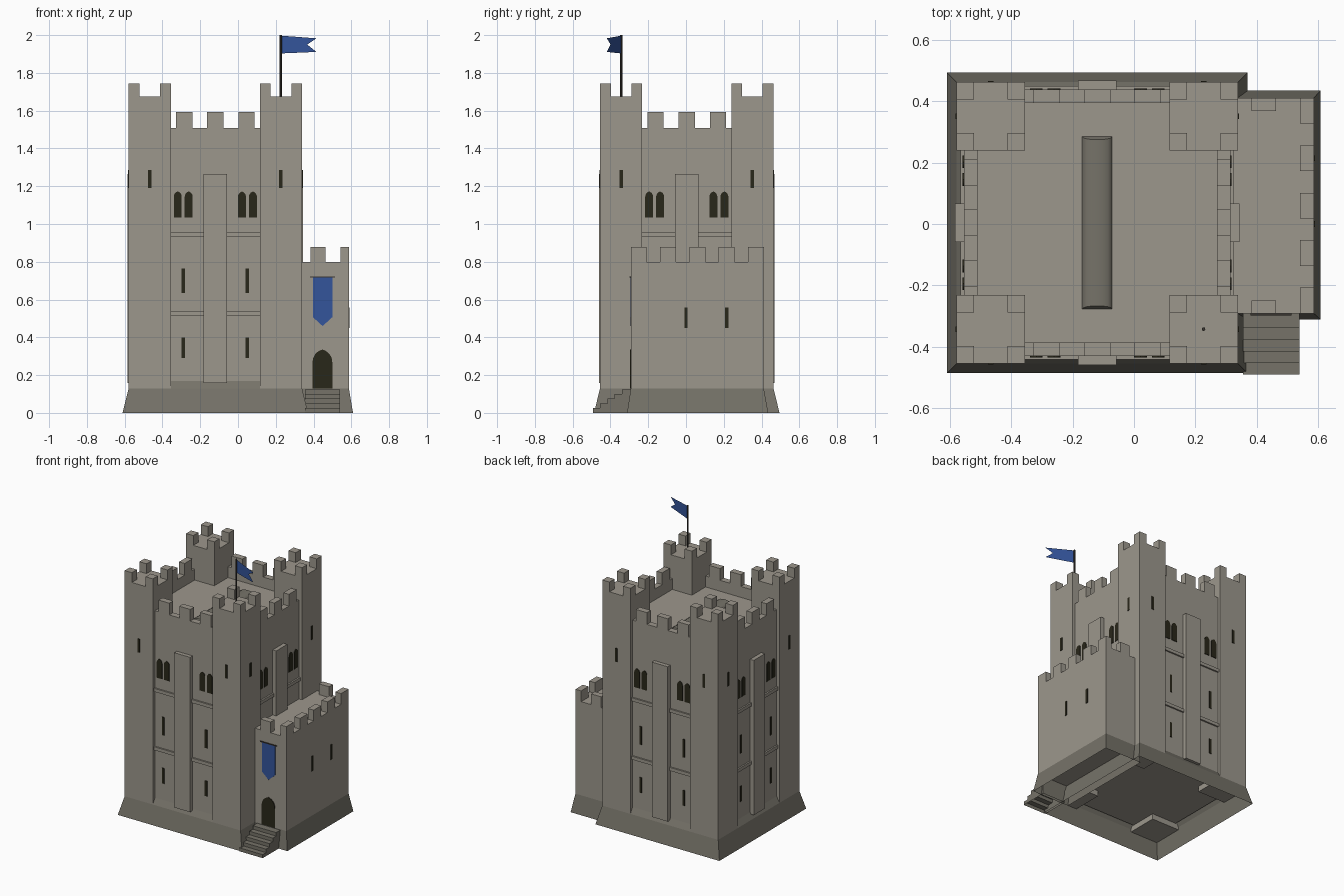
import bpy, bmesh, math
from mathutils import Matrix, Vector

cube = bpy.data.objects.get("Cube")
if cube:
    bpy.data.objects.remove(cube, do_unlink=True)


def material(name, rgb):
    m = bpy.data.materials.new(name)
    m.use_nodes = True
    m.diffuse_color = (*rgb, 1)
    b = m.node_tree.nodes["Principled BSDF"]
    b.inputs["Base Color"].default_value = (*rgb, 1)
    b.inputs["Roughness"].default_value = 0.9
    return m


STONE = material("pale stone", (0.335, 0.31, 0.265))
BASE = material("dark base stone", (0.18, 0.17, 0.14))
DARK = material("window dark", (0.022, 0.02, 0.01))
BLUE = material("blue cloth", (0.034, 0.09, 0.33))
POLE = material("dark wood", (0.04, 0.035, 0.03))


def finish(name, bm, mat):
    bmesh.ops.recalc_face_normals(bm, faces=bm.faces)
    me = bpy.data.meshes.new(name)
    bm.to_mesh(me)
    bm.free()
    me.materials.append(mat)
    ob = bpy.data.objects.new(name, me)
    bpy.context.collection.objects.link(ob)
    return ob


def add_frustum(bm, low, high, z0, z1, M=Matrix(), closed=True):
    """Tapered block; low and high are (x0, x1, y0, y1) rectangles."""
    rings = []
    for (x0, x1, y0, y1), z in ((low, z0), (high, z1)):
        corners = ((x0, y0), (x1, y0), (x1, y1), (x0, y1))
        rings.append([bm.verts.new(M @ Vector((x, y, z))) for x, y in corners])
    a, b = rings
    for i in range(4):
        j = (i + 1) % 4
        bm.faces.new((a[i], a[j], b[j], b[i]))
    if closed:
        bm.faces.new(a[::-1])
        bm.faces.new(b)


def add_box(bm, x0, x1, y0, y1, z0, z1, M=Matrix()):
    add_frustum(bm, (x0, x1, y0, y1), (x0, x1, y0, y1), z0, z1, M)


def add_plate(bm, outline, y0, y1, M=Matrix()):
    """Upright plate from an (x, z) outline."""
    f, b = [[bm.verts.new(M @ Vector((x, y, z))) for x, z in outline] for y in (y0, y1)]
    bm.faces.new(f)
    bm.faces.new(b[::-1])
    for i in range(len(f)):
        j = (i + 1) % len(f)
        bm.faces.new((f[i], f[j], b[j], b[i]))


def arch(u, w, z0, z1, c):
    """Pointed arch outline of half width w."""
    r, end = w + c, math.acos(c / (w + c))
    spring = z1 - r * math.sin(end)
    side = [(r * math.cos(end * i / 6) - c, spring + r * math.sin(end * i / 6)) for i in range(7)]
    left = [(-x, z) for x, z in side[-2::-1]]
    return [(u + x, z) for x, z in [(w, z0)] + side + left + [(-w, z0)]]


def square(h):
    return (-h, h, -h, h)


# Keep proportions, measured from its centre
CX, CY = -0.12, 0.004
OUT, WALL, INNER = 0.459, 0.435, 0.236
ROOF, TOP, FLOOR = 1.43, 1.675, 0.13
CENTRE = Matrix.Translation((CX, CY, 0))
SIDES = {n: CENTRE @ Matrix.Rotation(math.radians(90 * k), 4, 'Z')
         for k, n in enumerate(("front", "left", "back", "right"))}

# Main block and sloping base
bm = bmesh.new()
add_frustum(bm, square(WALL), square(WALL), 0.15, ROOF, CENTRE)
finish("keep_body", bm, STONE)

bm = bmesh.new()
add_frustum(bm, square(0.491), square(OUT), 0, FLOOR, CENTRE, closed=False)
add_frustum(bm, square(OUT), square(WALL), FLOOR, 0.17, CENTRE, closed=False)
finish("keep_base", bm, BASE)

# Corner towers with a merlon on each corner
for sx, nx in ((-1, "right"), (1, "left")):
    for sy, ny in ((-1, "front"), (1, "back")):
        bm = bmesh.new()
        M = CENTRE @ Matrix.Translation((sx * (OUT + INNER) / 2, sy * (OUT + INNER) / 2, 0))
        h = (OUT - INNER) / 2
        add_frustum(bm, square(h), square(h), 0.11, TOP, M)
        for mx in (-1, 1):
            for my in (-1, 1):
                xs = sorted((mx * h, mx * (h - 0.057)))
                ys = sorted((my * h, my * (h - 0.057)))
                add_box(bm, *xs, *ys, TOP, 1.745, M)
        finish(f"tower_{ny}_{nx}", bm, STONE)

# Each wall: parapet, pilaster, string courses and openings
for side, M in SIDES.items():
    covered = side == "left"
    bm = bmesh.new()
    add_box(bm, -INNER, INNER, -WALL, -0.391, ROOF, 1.508, M)
    for u in (-0.165, 0, 0.165):
        add_box(bm, u - 0.043, u + 0.043, -WALL, -0.391, 1.508, 1.592, M)
    finish(f"parapet_{side}", bm, STONE)

    bm = bmesh.new()
    add_box(bm, -0.063, 0.063, -0.464, -WALL, 0.157, 1.265, M)
    finish(f"pilaster_{side}", bm, STONE)

    bm = bmesh.new()
    for z in (0.945, 0.527):
        for u0, u1 in ((-INNER, -0.063), (0.063, INNER)):
            add_box(bm, u0, u1, -0.446, -WALL, z - 0.012, z + 0.012, M)
    finish(f"string_courses_{side}", bm, STONE)

    bm = bmesh.new()
    for s in (-1, 1):
        for du in (-0.029, 0.029):
            add_plate(bm, arch(s * 0.17 + du, 0.021, 1.035, 1.172, 0.008), -0.439, -WALL, M)
        if not covered:
            for z0, z1 in ((0.635, 0.765), (0.29, 0.4)):
                add_box(bm, s * 0.17 - 0.009, s * 0.17 + 0.009, -0.439, -WALL, z0, z1, M)
        add_box(bm, s * 0.347 - 0.009, s * 0.347 + 0.009, -0.463, -OUT, 1.19, 1.287, M)
    finish(f"windows_{side}", bm, DARK)

# Low rounded roof ridge with sloping ends
bm = bmesh.new()
ends = []
for s in (-1, 1):
    ring = []
    for i in range(9):
        a = math.pi * i / 8
        lift = math.sin(a)
        ring.append(bm.verts.new((CX + 0.049 * math.cos(a), CY + s * (0.281 - 0.01 * lift),
                                  ROOF + 0.02 * lift)))
    bm.faces.new(ring)
    ends.append(ring)
for i in range(8):
    bm.faces.new((ends[0][i], ends[0][i + 1], ends[1][i + 1], ends[1][i])).smooth = True
finish("roof_ridge", bm, BASE)

# Entrance building on the left side
X0, X1, Y0, Y1 = 0.31, 0.587, -0.292, 0.412
bm = bmesh.new()
add_box(bm, X0, X1, Y0, Y1, FLOOR, 0.8)
for i in range(5):
    y = Y0 + i * 0.155
    add_box(bm, X1 - 0.045, X1, y, y + 0.084, 0.8, 0.877)
for y in (Y0, Y1 - 0.043):
    add_box(bm, 0.383, 0.463, y, y + 0.043, 0.8, 0.877)
finish("entrance_building", bm, STONE)

bm = bmesh.new()
add_frustum(bm, (X0, 0.609, -0.312, 0.435), (X0, X1, Y0, Y1), 0, FLOOR, closed=False)
finish("entrance_base", bm, BASE)

bm = bmesh.new()
for y in (0.0, 0.215):
    add_box(bm, X1, X1 + 0.004, y - 0.009, y + 0.009, 0.45, 0.557)
finish("entrance_slits", bm, DARK)

bm = bmesh.new()
add_plate(bm, arch(0.447, 0.052, FLOOR, 0.335, 0.015), Y0 - 0.005, Y0)
finish("door", bm, DARK)

# Entrance steps: a stair profile across the width, hollow underneath
profile = [(Y0, 0), (-0.492, 0)]
for i in range(5):
    y, z = -0.492 + i * 0.038, (i + 1) * 0.025
    profile += [(y, z), (y + 0.038, z)]
profile[-1] = (Y0, profile[-1][1])
bm = bmesh.new()
add_plate(bm, profile, -0.54, -0.355, Matrix.Rotation(math.radians(90), 4, 'Z'))
under = [f for f in bm.faces if all(v.co.z < 0.001 for v in f.verts)]
bmesh.ops.delete(bm, geom=under, context='FACES')
finish("steps", bm, BASE)

# Hanging banner and rod
bm = bmesh.new()
add_plate(bm, [(0.396, 0.72), (0.396, 0.507), (0.448, 0.46), (0.5, 0.507), (0.5, 0.72)],
          Y0 - 0.003, Y0)
finish("banner", bm, BLUE)
bm = bmesh.new()
add_box(bm, 0.381, 0.514, Y0 - 0.006, Y0, 0.716, 0.722)
finish("banner_rod", bm, POLE)

# Flagpole and swallow-tailed flag
PX, PY = 0.227, -0.343
bm = bmesh.new()
bmesh.ops.create_cone(bm, cap_ends=True, segments=8, radius1=0.006, radius2=0.006, depth=0.325,
                      matrix=Matrix.Translation((PX, PY, TOP + 0.1625)))
finish("flagpole", bm, POLE)

bm = bmesh.new()
M = Matrix.Translation((PX, PY, 0)) @ Matrix.Rotation(math.radians(-22), 4, 'Z')
outline = [(0, 1.903), (0.203, 1.911), (0.15, 1.95), (0.203, 1.983), (0, 1.997)]
bm.faces.new([bm.verts.new(M @ Vector((x, 0, z))) for x, z in outline])
finish("flag", bm, BLUE)
